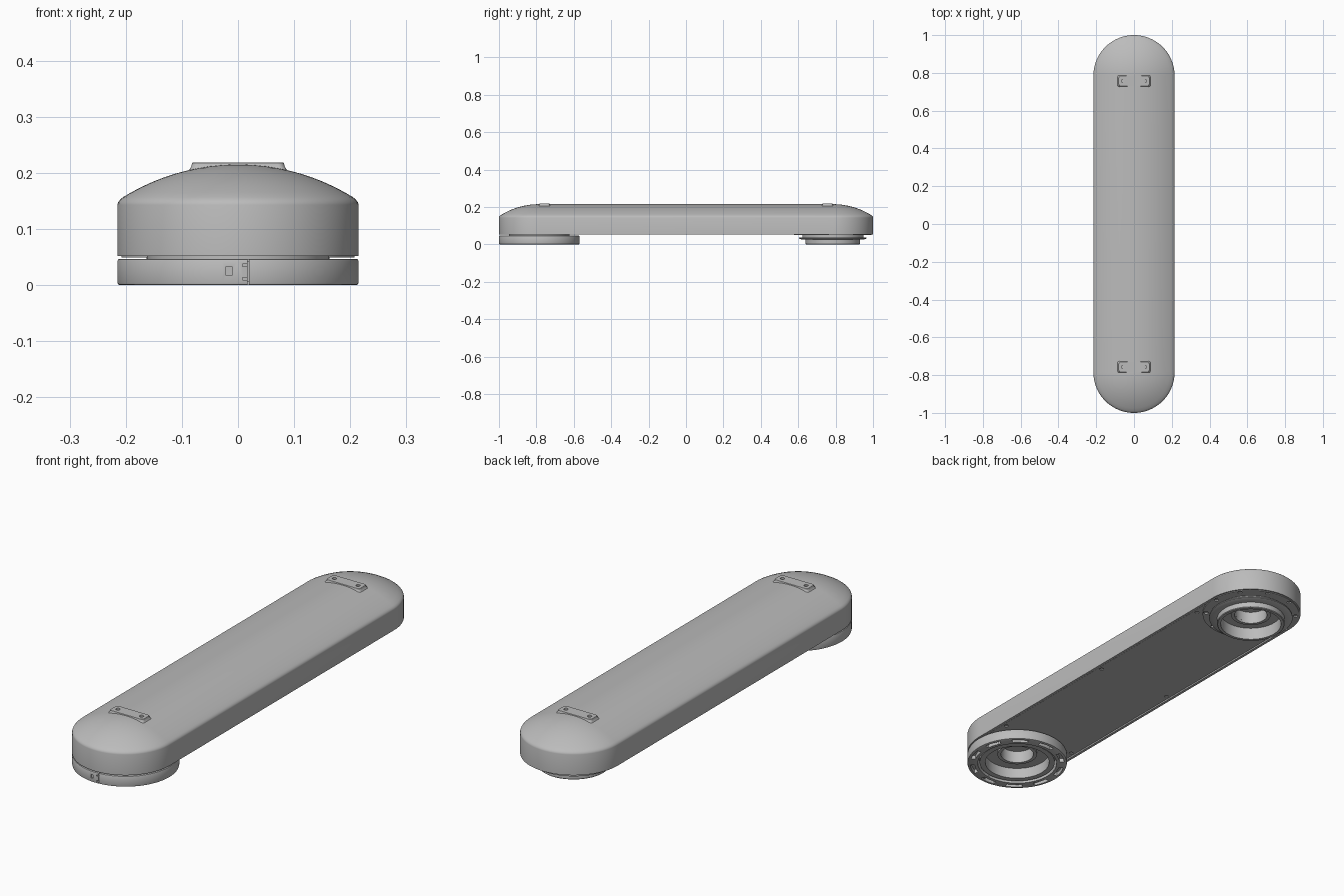
import bpy, bmesh
from math import sin, cos, pi, sqrt

cube = bpy.data.objects.get("Cube")
if cube:
    bpy.data.objects.remove(cube, do_unlink=True)

grey = bpy.data.materials.new("plain grey")
grey.use_nodes = True
GREY = (0.5, 0.5, 0.5, 1)
grey.diffuse_color = GREY
grey.node_tree.nodes["Principled BSDF"].inputs["Base Color"].default_value = GREY

END = 0.785      # centre of each rounded end
RAD = 0.215      # half width of the housing


def loft(name, rings, caps=True, closed=False):
    """Skin a list of equal-length point rings into one object."""
    bm = bmesh.new()
    rows = [[bm.verts.new(p) for p in ring] for ring in rings]
    n = len(rows[0])
    pairs = list(zip(rows, rows[1:]))
    if closed:
        pairs.append((rows[-1], rows[0]))
    for a, b in pairs:
        for i in range(n):
            j = (i + 1) % n
            bm.faces.new((a[i], a[j], b[j], b[i]))
    if caps and not closed:
        bm.faces.new(rows[0][::-1])
        bm.faces.new(rows[-1])
    bmesh.ops.recalc_face_normals(bm, faces=bm.faces)
    mesh = bpy.data.meshes.new(name)
    bm.to_mesh(mesh)
    bm.free()
    mesh.materials.append(grey)
    obj = bpy.data.objects.new(name, mesh)
    bpy.context.collection.objects.link(obj)
    return obj


def circle(r, z, x=0, y=0, n=96):
    return [(x + r * cos(2 * pi * i / n), y + r * sin(2 * pi * i / n), z) for i in range(n)]


def stadium(r, z, half=END, n=40, along_x=False, y=0):
    pts = []
    for side in (1, -1):
        for i in range(n + 1):
            a = pi * i / n
            u, v = side * r * cos(a), side * (half + r * sin(a))
            pts.append((v, y - u, z) if along_x else (u, v, z))
    return pts


def lathe(name, profile, y, closed=True):
    return loft(name, [circle(r, z, 0, y) for r, z in profile], closed=closed)


def peg(x, y, r, z0, z1, n=20):
    return loft("cutter", [circle(r, z0, x, y, n), circle(r, z1, x, y, n)])


def box(x0, x1, y0, y1, z0, z1):
    return loft("cutter", [[(x0, y0, z), (x1, y0, z), (x1, y1, z), (x0, y1, z)] for z in (z0, z1)])


def arc_slot(r0, r1, mid, span, y, z0, z1, n=10):
    angles = [mid + span * (i / n - 0.5) for i in range(n + 1)]
    edge = [(r1, a) for a in angles] + [(r0, a) for a in reversed(angles)]
    return loft("cutter", [[(r * cos(a), y + r * sin(a), z) for r, a in edge] for z in (z0, z1)])


def cut(obj, cutters):
    bpy.context.view_layer.objects.active = obj
    for c in cutters:
        mod = obj.modifiers.new("cut", "BOOLEAN")
        mod.operation, mod.solver, mod.object = "DIFFERENCE", "EXACT", c
        bpy.ops.object.modifier_apply(modifier=mod.name)
    for c in cutters:
        bpy.data.objects.remove(c, do_unlink=True)


# Housing: straight wall, small shoulder, shallow arched top, recessed underside
CROWN = 0.39
arch = lambda r: 0.215 - CROWN + sqrt(CROWN ** 2 - r ** 2)
profile = [(0.203, 0.06), (0.203, 0.052), (RAD, 0.052), (RAD, 0.143), (0.2135, 0.148), (0.21, 0.1525)]
profile += [(r, arch(r)) for r in (0.205, 0.19, 0.17, 0.15, 0.13, 0.11, 0.09, 0.07, 0.05, 0.03, 0.015, 0.001)]
housing = loft("housing", [stadium(r, z) for r, z in profile])
cut(housing, [peg(0, s * END, 0.07, 0.03, 0.1, 64) for s in (1, -1)])

# Cover plate under the housing, with bores and countersunk screw holes
cover = loft("bottom_cover", [stadium(0.199, 0.055), stadium(0.199, 0.061)])
cut(cover, [peg(0, s * END, 0.07, 0.03, 0.1, 64) for s in (1, -1)]
    + [peg(s * 0.183, y, 0.009, 0.04, 0.059) for s in (1, -1) for y in (-0.64, 0, 0.64)])

# Raised pads on top, each with two screw holes
for side, word in ((-1, "front"), (1, "back")):
    y = side * 0.757
    shape = [(0.039, 0.19), (0.036, 0.2), (0.031, 0.207), (0.028, 0.212), (0.027, 0.2175), (0.026, 0.2185)]
    rings = []
    for r, z in shape:
        # rounded rectangle: corner circles spread along both axes
        ring = []
        for k, (sx, sy) in enumerate(((1, 1), (-1, 1), (-1, -1), (1, -1))):
            for i in range(7):
                a = pi / 2 * (k + i / 6)
                ring.append((sx * (0.043 + r) + 0.012 * (cos(a) - sx) + sx * 0.012,
                             y + sy * (r - 0.012) + 0.012 * sin(a), z))
        rings.append(ring)
    pad = loft(word + "_top_pad", rings)
    cut(pad, [peg(s * 0.058, y, 0.009, 0.21, 0.23) for s in (1, -1)])

# Front clamp ring: split collar with arc slots underneath
clamp = lathe("front_clamp_ring", [(0.17, 0.0), (0.211, 0.0), (0.214, 0.0015), (RAD, 0.005),
                                   (RAD, 0.043), (0.2135, 0.046), (0.211, 0.047), (0.17, 0.047)], -END)
slots = [arc_slot(0.184, 0.203, 2 * pi * (i + 0.5) / 10, 0.36, -END, -0.01, 0.018) for i in range(10)]
front = -END - 0.23
cut(clamp, slots + [box(0.0165, 0.02, front, front + 0.08, -0.01, 0.06),
                    box(0.008, 0.018, front, front + 0.03, 0.033, 0.038),
                    box(0.008, 0.018, front, front + 0.03, 0.009, 0.014),
                    box(-0.021, -0.011, front, front + 0.022, 0.017, 0.033)])

# Front hub inside the clamp
lathe("front_hub", [(0.138, 0.006), (0.162, 0.006), (0.162, 0.058), (0.138, 0.058)], -END)
lathe("front_collar", [(0.15, 0.042), (0.175, 0.042), (0.175, 0.047), (0.162, 0.047),
                       (0.162, 0.058), (0.15, 0.058)], -END)

# Back mounting disc with a circle of bolt holes
disc = lathe("back_mounting_disc", [(0.13, 0.049), (0.208, 0.049), (0.208, 0.058), (0.13, 0.058)], END)
cut(disc, [peg(0.194 * cos(2 * pi * i / 10), END + 0.194 * sin(2 * pi * i / 10), 0.0095, 0.04, 0.056)
           for i in range(10)])

# Back flange and spigot
lathe("back_flange", [(0.13, 0.0), (0.143, 0.0), (0.146, 0.003), (0.146, 0.026), (0.165, 0.026),
                      (0.18, 0.031), (0.18, 0.036), (0.163, 0.037), (0.163, 0.055), (0.13, 0.055)], END)

# Raised lip around each bore
for side, word in ((-1, "front"), (1, "back")):
    lathe(word + "_bore_lip", [(0.07, 0.045), (0.085, 0.045), (0.085, 0.058), (0.07, 0.058)], side * END)

# Smooth shading with crisp edges
bpy.ops.object.select_all(action="DESELECT")
for obj in bpy.context.scene.objects:
    if obj.type == "MESH" and grey.name in obj.data.materials:
        obj.select_set(True)
        bpy.context.view_layer.objects.active = obj
bpy.ops.object.shade_smooth_by_angle(angle=0.5)
